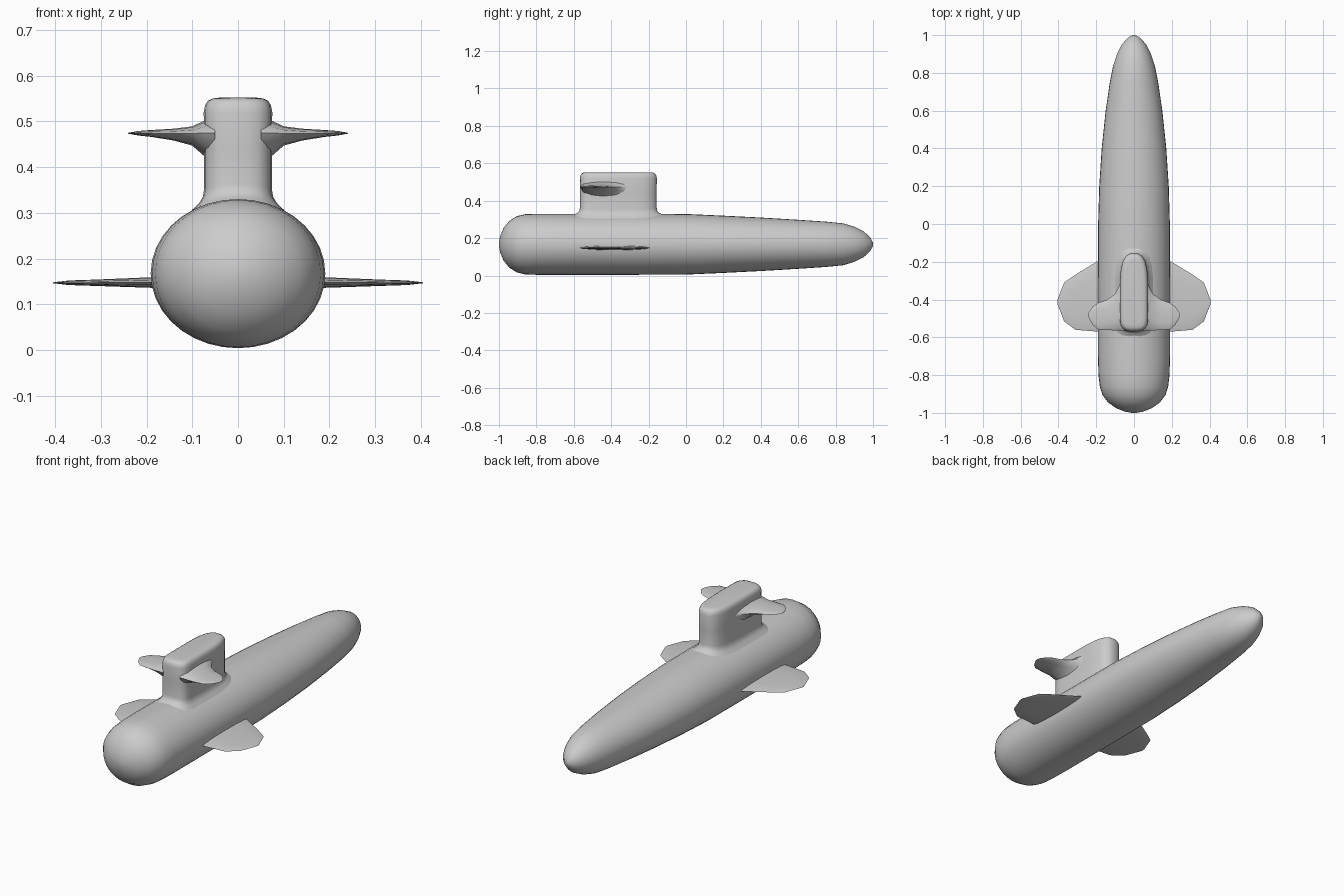
import bpy, bmesh
from math import sin, cos, pi, sqrt, radians

HULL_W, HULL_H, HULL_Z = 0.191, 0.163, 0.167


def loft(name, rings, angle, mirror=False):
    """Skin a list of equal-length point rings and cap both ends."""
    bm = bmesh.new()
    loops = [[bm.verts.new(p) for p in ring] for ring in rings]
    n = len(loops[0])
    for a, b in zip(loops, loops[1:]):
        for i in range(n):
            j = (i + 1) % n
            bm.faces.new((a[i], a[j], b[j], b[i]))
    bm.faces.new(loops[0])
    bm.faces.new(loops[-1])
    bmesh.ops.recalc_face_normals(bm, faces=bm.faces)
    mesh = bpy.data.meshes.new(name)
    bm.to_mesh(mesh)
    bm.free()
    obj = bpy.data.objects.new(name, mesh)
    bpy.context.collection.objects.link(obj)
    bpy.ops.object.select_all(action='DESELECT')
    obj.select_set(True)
    bpy.context.view_layer.objects.active = obj
    bpy.ops.object.shade_smooth_by_angle(angle=radians(angle))
    if mirror:
        mod = obj.modifiers.new("mirror", 'MIRROR')
        mod.use_mirror_merge = False
    return obj


# Hull: (y, half width, half height)
profile = [
    (-1.0, 0.012, 0.012), (-0.993, 0.05, 0.046), (-0.975, 0.095, 0.088),
    (-0.945, 0.137, 0.125), (-0.905, 0.167, 0.15), (-0.86, 0.181, 0.161),
    (-0.8, 0.188, HULL_H), (-0.7, HULL_W, HULL_H), (-0.3, HULL_W, HULL_H),
    (0.0, 0.19, 0.162), (0.2, 0.184, 0.153), (0.4, 0.171, 0.143),
    (0.6, 0.15, 0.131), (0.75, 0.128, 0.121), (0.84, 0.11, 0.112),
    (0.9, 0.09, 0.094), (0.95, 0.065, 0.069), (0.985, 0.034, 0.037),
    (1.0, 0.008, 0.008)]
SEG = 36
loft("hull", [[(w * cos(2 * pi * i / SEG), y, HULL_Z + h * sin(2 * pi * i / SEG))
               for i in range(SEG)] for y, w, h in profile], 60)

# Sail: rounded plan outline, flared onto the hull and rounded at the top
half = [(0.022, -0.567), (0.045, -0.562), (0.062, -0.55), (0.071, -0.53),
        (0.074, -0.5), (0.074, -0.4), (0.073, -0.29), (0.068, -0.235),
        (0.058, -0.197), (0.042, -0.17), (0.02, -0.157)]
plan = half + [(-x, y) for x, y in reversed(half)]
mid, hx, hy = -0.362, 0.074, 0.205


def grow(offset):
    return [(x * (hx + offset) / hx, mid + (y - mid) * (hy + offset) / hy)
            for x, y in plan]


def hull_top(x):
    return HULL_Z + HULL_H * sqrt(1 - (x / HULL_W) ** 2)


sail = [[(x, y, hull_top(x) + dz) for x, y in grow(o)]
        for o, dz in ((0.036, -0.006), (0.026, 0.001), (0.012, 0.007),
                      (0.003, 0.018), (0, 0.034))]
sail += [[(x, y, z) for x, y in grow(o)]
         for o, z in ((0, 0.44), (0.001, 0.52), (-0.002, 0.535),
                      (-0.008, 0.545), (-0.018, 0.55), (-0.035, 0.552))]
loft("sail", sail, 60)


# Diving planes: lens sections (x, y front, y back, z, thickness up, down)
def plane(name, stations):
    rings = []
    for x, y0, y1, z, up, down in stations:
        ring = []
        for i in range(12):
            a = 2 * pi * i / 12
            ring.append((x, (y0 + y1) / 2 - (y1 - y0) / 2 * cos(a),
                         z + (up if sin(a) > 0 else down) * sin(a)))
        rings.append(ring)
    loft(name, rings, 40, mirror=True)


plane("hull_planes", [
    (0.15, -0.572, -0.165, 0.148, 0.013, 0.013),
    (0.19, -0.57, -0.195, 0.148, 0.011, 0.012),
    (0.31, -0.56, -0.268, 0.147, 0.007, 0.007),
    (0.37, -0.515, -0.31, 0.147, 0.005, 0.005),
    (0.405, -0.425, -0.4, 0.147, 0.001, 0.001)])

plane("sail_planes", [
    (0.05, -0.566, -0.26, 0.475, 0.035, 0.075),
    (0.075, -0.565, -0.32, 0.475, 0.026, 0.05),
    (0.1, -0.563, -0.37, 0.473, 0.016, 0.026),
    (0.14, -0.562, -0.4, 0.473, 0.011, 0.015),
    (0.19, -0.558, -0.418, 0.474, 0.007, 0.008),
    (0.218, -0.535, -0.437, 0.474, 0.005, 0.005),
    (0.24, -0.495, -0.468, 0.474, 0.001, 0.001)])
